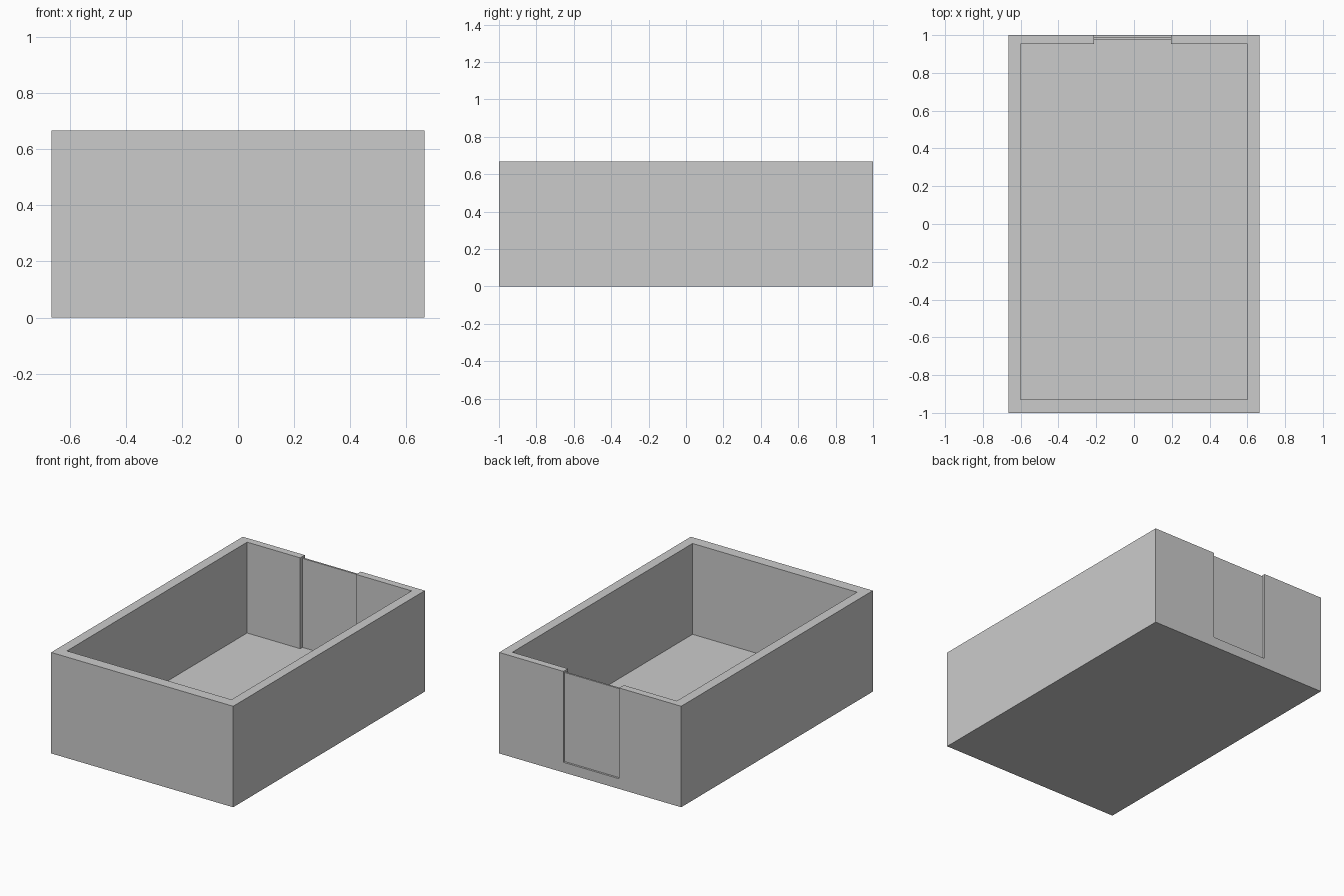
import bpy, bmesh
from mathutils import Vector

if "Cube" in bpy.data.objects:
    bpy.data.objects.remove(bpy.data.objects["Cube"])


def box(name, lo, hi):
    lo, hi = Vector(lo), Vector(hi)
    bm = bmesh.new()
    bmesh.ops.create_cube(bm, size=1)
    for v in bm.verts:
        v.co = Vector([(lo[i] + hi[i]) / 2 + v.co[i] * (hi[i] - lo[i]) for i in range(3)])
    mesh = bpy.data.meshes.new(name)
    bm.to_mesh(mesh)
    bm.free()
    obj = bpy.data.objects.new(name, mesh)
    bpy.context.collection.objects.link(obj)
    return obj


def cut(target, cutter):
    mod = target.modifiers.new(cutter.name, 'BOOLEAN')
    mod.operation = 'DIFFERENCE'
    mod.solver = 'EXACT'
    mod.object = cutter
    bpy.context.view_layer.objects.active = target
    bpy.ops.object.modifier_apply(modifier=mod.name)
    bpy.data.objects.remove(cutter)


FLOOR, TOP = 0.067, 0.667
DOOR_L, DOOR_R = -0.212, 0.196

# Open tray: outer block hollowed out, with a doorway through the back wall
walls = box("walls_and_floor", (-0.665, -1, 0), (0.665, 1, TOP))
cut(walls, box("cavity", (-0.6, -0.928, FLOOR), (0.602, 0.952, 1)))
cut(walls, box("doorway", (DOOR_L, 0.9, FLOOR), (DOOR_R, 1.1, 1)))

# Thin panel standing in the doorway, slightly lower than the walls
box("door_panel", (DOOR_L, 0.975, FLOOR), (DOOR_R, 0.987, 0.655))
